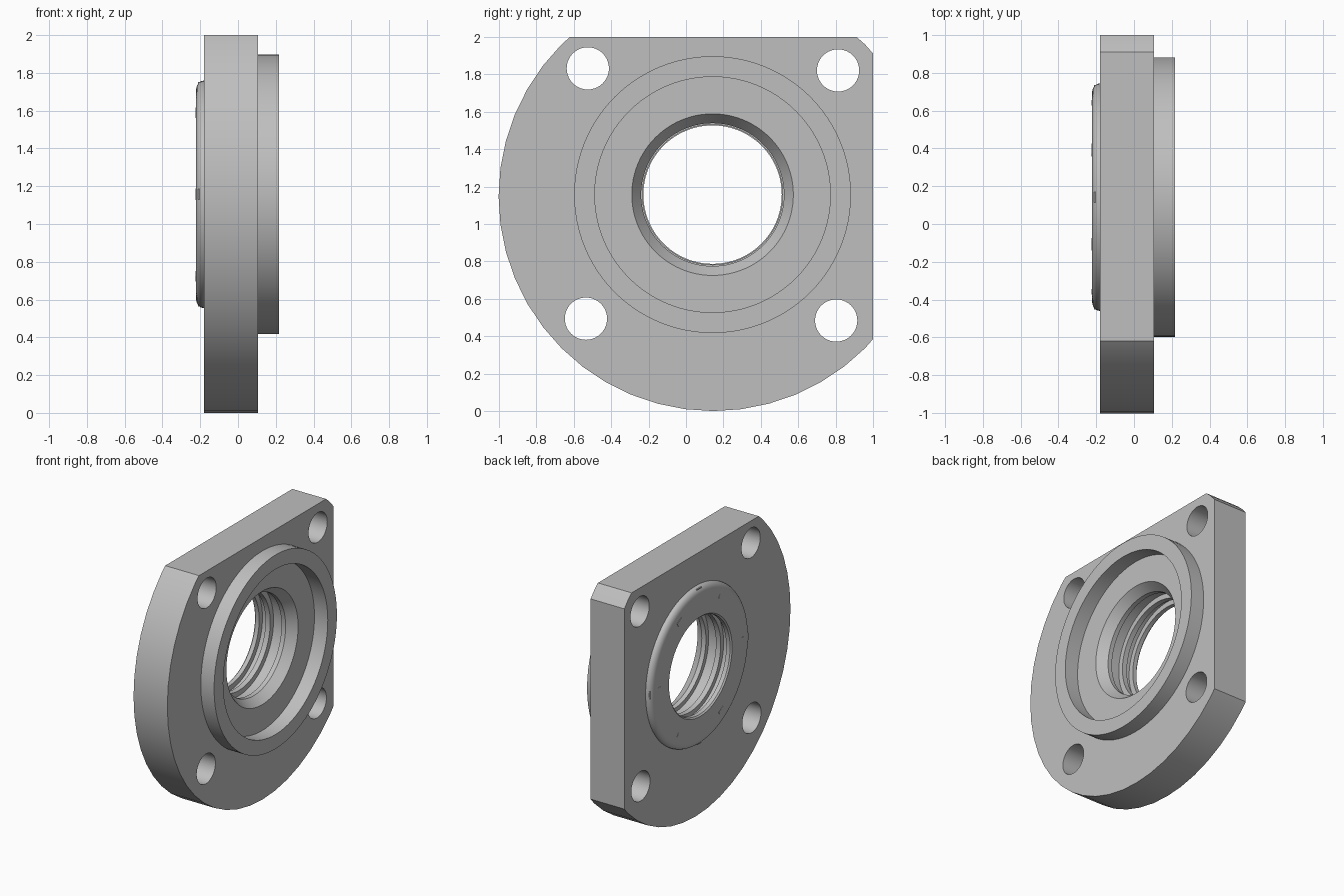
import bpy, bmesh, math
from mathutils import Matrix, Vector

cube = bpy.data.objects.get("Cube")
if cube:
    bpy.data.objects.remove(cube)

steel = bpy.data.materials.new("grey_steel")
steel.use_nodes = True
color = (0.52, 0.52, 0.52, 1)
steel.diffuse_color = color
steel.node_tree.nodes["Principled BSDF"].inputs["Base Color"].default_value = color

CY, CZ = 0.142, 1.157          # bore axis, running along x
BACK, FRONT = -0.18, 0.105     # plate faces


def add_cylinder(bm, x0, x1, y, z, r, segs):
    mat = Matrix.Translation(((x0 + x1) / 2, y, z)) @ Matrix.Rotation(math.pi / 2, 4, 'Y')
    bmesh.ops.create_cone(bm, cap_ends=True, segments=segs, radius1=r, radius2=r,
                          depth=x1 - x0, matrix=mat)


def finish(bm, name, smooth=True):
    bmesh.ops.recalc_face_normals(bm, faces=bm.faces)
    mesh = bpy.data.meshes.new(name)
    bm.to_mesh(mesh)
    bm.free()
    mesh.materials.append(steel)
    ob = bpy.data.objects.new(name, mesh)
    bpy.context.collection.objects.link(ob)
    if smooth:
        shade(ob)
    return ob


def shade(ob):
    bpy.ops.object.select_all(action='DESELECT')
    ob.select_set(True)
    bpy.context.view_layer.objects.active = ob
    bpy.ops.object.shade_smooth_by_angle(angle=math.radians(30))


# Flange plate: a disc trimmed flat on top and on one side
bm = bmesh.new()
add_cylinder(bm, BACK, FRONT, 0.146, 1.148, 1.148, 48)
for co, no in (((0, 1, 0), (0, 1, 0)), ((0, 0, 2), (0, 0, 1))):
    bmesh.ops.bisect_plane(bm, geom=bm.verts[:] + bm.edges[:] + bm.faces[:],
                           plane_co=co, plane_no=no, clear_outer=True)
    bmesh.ops.holes_fill(bm, edges=[e for e in bm.edges if e.is_boundary], sides=0)
plate = finish(bm, "flange_plate", smooth=False)

# Bolt holes and centre opening
bm = bmesh.new()
for y, z in ((-0.525, 1.832), (0.813, 1.821), (-0.535, 0.494), (0.803, 0.484)):
    add_cylinder(bm, -0.5, 0.5, y, z, 0.113, 40)
add_cylinder(bm, -0.5, 0.5, CY, CZ, 0.62, 96)
cutter = finish(bm, "hole_cutter", smooth=False)
cutter.hide_render = True
cut = plate.modifiers.new("holes", 'BOOLEAN')
cut.operation = 'DIFFERENCE'
cut.solver = 'EXACT'
cut.object = cutter
bpy.ops.object.select_all(action='DESELECT')
bpy.context.view_layer.objects.active = plate
plate.select_set(True)
bpy.ops.object.modifier_apply(modifier=cut.name)
bpy.data.objects.remove(cutter)
shade(plate)

# Hub: rounded back boss, grooved bore, recess and raised front collar
profile = [(BACK, 0.62), (BACK, 0.602)]
for i in range(7):
    a = math.pi / 2 * i / 6
    profile.append((-0.182 - 0.04 * math.sin(a), 0.552 + 0.05 * math.cos(a)))
profile += [(-0.222, 0.38), (-0.212, 0.37), (-0.18, 0.37), (-0.18, 0.41),
            (-0.13, 0.41), (-0.13, 0.375), (-0.09, 0.375), (-0.09, 0.415),
            (0, 0.415), (0, 0.382), (0.035, 0.382), (FRONT, 0.432),
            (FRONT, 0.63), (0.217, 0.63), (0.217, 0.74), (FRONT, 0.74), (FRONT, 0.62)]
SEGS = 96
bm = bmesh.new()
rings = []
for k in range(SEGS):
    a = 2 * math.pi * k / SEGS
    rings.append([bm.verts.new((x, CY + r * math.cos(a), CZ + r * math.sin(a)))
                  for x, r in profile])
n = len(profile)
for k in range(SEGS):
    p, q = rings[k], rings[(k + 1) % SEGS]
    for i in range(n):
        j = (i + 1) % n
        bm.faces.new((p[i], p[j], q[j], q[i]))
finish(bm, "hub")

# Small tabs on the back boss: six on its face, four on its rounded rim
bm = bmesh.new()


def add_tab(angle, x, r, size):
    mat = (Matrix.Translation((0, CY, CZ)) @ Matrix.Rotation(angle, 4, 'X')
           @ Matrix.Translation((x, r, 0)) @ Matrix.Diagonal(Vector(size + (1,))))
    bmesh.ops.create_cube(bm, size=1, matrix=mat)


for k in range(6):
    add_tab(k * math.pi / 3, -0.222, 0.5, (0.004, 0.03, 0.06))
for k in range(4):
    add_tab(k * math.pi / 2, -0.205, 0.59, (0.015, 0.008, 0.055))
finish(bm, "boss_tabs", smooth=False)
